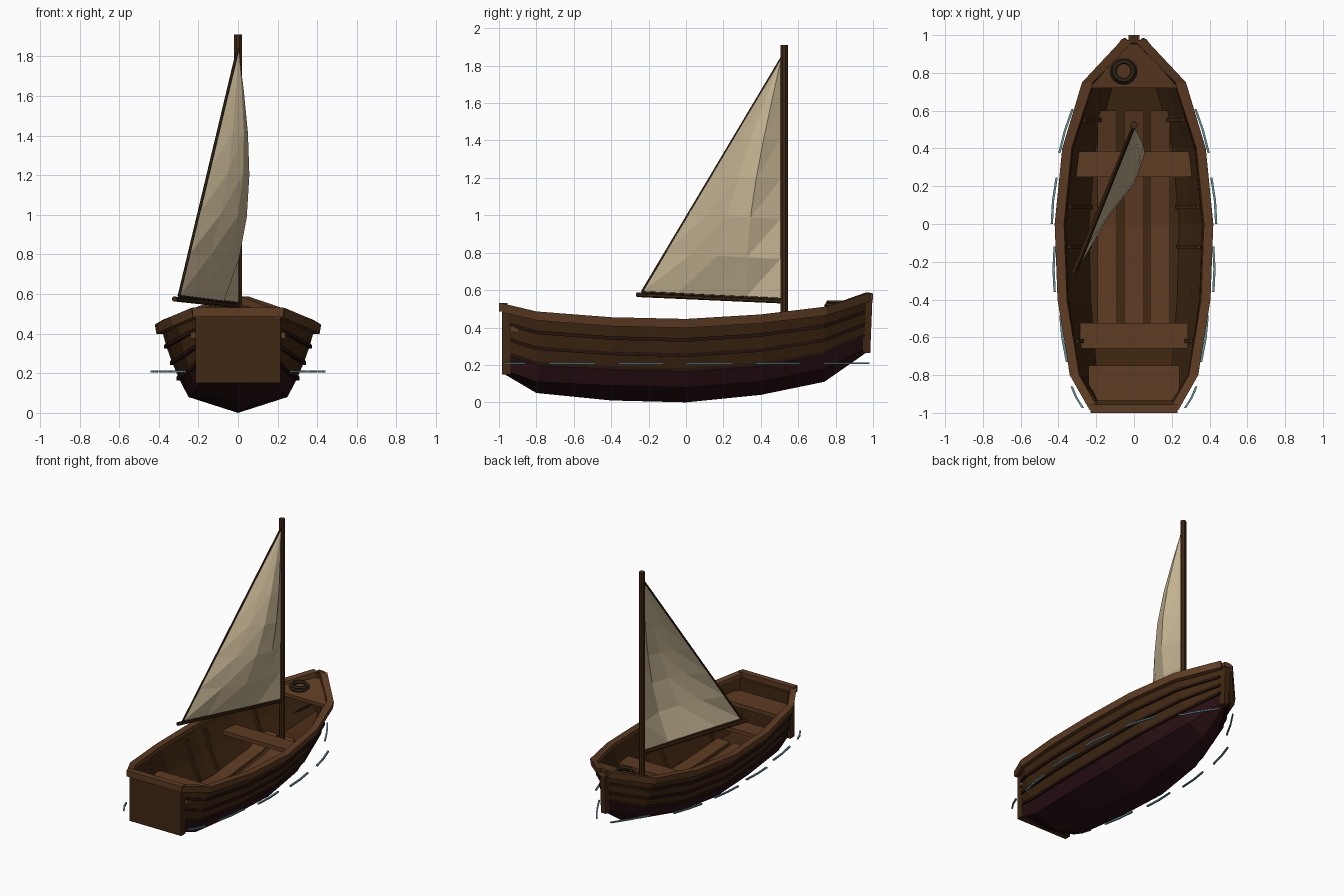
import bpy, bmesh, math
from mathutils import Vector

if "Cube" in bpy.data.objects:
    bpy.data.objects.remove(bpy.data.objects["Cube"])


def material(name, rgb):
    m = bpy.data.materials.new(name)
    m.diffuse_color = (*rgb, 1)
    m.use_nodes = True
    m.node_tree.nodes["Principled BSDF"].inputs["Base Color"].default_value = m.diffuse_color
    return m


WOOD = material("warm wood", (0.11, 0.045, 0.016))
HULL = material("dark wood", (0.052, 0.021, 0.006))
BATTEN = material("black brown", (0.018, 0.007, 0.004))
BOTTOM = material("maroon paint", (0.022, 0.005, 0.007))
SAIL = material("canvas", (0.56, 0.46, 0.29))
ROPE = material("rope", (0.035, 0.024, 0.011))
WATER = material("water blue", (0.13, 0.30, 0.34))

# Stations: y, keel z, chine z, chine half width, sheer z, sheer half width
STATIONS = [
    (-0.97, 0.15, 0.17, 0.19, 0.51, 0.205),
    (-0.80, 0.05, 0.11, 0.21, 0.465, 0.31),
    (-0.40, 0.01, 0.09, 0.24, 0.43, 0.37),
    (0.00, 0.00, 0.08, 0.25, 0.42, 0.385),
    (0.40, 0.04, 0.11, 0.215, 0.445, 0.345),
    (0.74, 0.11, 0.18, 0.125, 0.485, 0.24),
    (0.97, 0.27, 0.29, 0.015, 0.555, 0.02),
]


def station(y):
    for a, b in zip(STATIONS, STATIONS[1:]):
        if y <= b[0]:
            break
    t = (y - a[0]) / (b[0] - a[0])
    return [p + (q - p) * t for p, q in zip(a, b)]


def side(st, f):
    """Point on the right hull side, f from chine (0) to sheer (1)."""
    y, k, cz, cx, sz, sx = st
    return Vector((cx + (sx - cx) * (f + 0.4 * f * (1 - f)), y, cz + (sz - cz) * f))


def finish(name, bm, mats, mirror=False, recalc=True):
    if recalc:
        bmesh.ops.recalc_face_normals(bm, faces=bm.faces)
    me = bpy.data.meshes.new(name)
    bm.to_mesh(me)
    bm.free()
    for m in mats:
        me.materials.append(m)
    ob = bpy.data.objects.new(name, me)
    bpy.context.collection.objects.link(ob)
    if mirror:
        mod = ob.modifiers.new("mirror", "MIRROR")
        mod.use_mirror_merge = False
    return ob


def loft(name, sections, mat, mirror=False):
    """Closed solid through equal-sized sections."""
    bm = bmesh.new()
    rings = [[bm.verts.new(p) for p in s] for s in sections]
    n = len(rings[0])
    for a, b in zip(rings, rings[1:]):
        for i in range(n):
            bm.faces.new((a[i], a[(i + 1) % n], b[(i + 1) % n], b[i]))
    bm.faces.new(rings[0])
    bm.faces.new(rings[-1])
    return finish(name, bm, [mat], mirror)


def box(name, x0, x1, y0, y1, z0, z1, mat, mirror=False):
    return loft(name, [[(x0, y0, z), (x1, y0, z), (x1, y1, z), (x0, y1, z)] for z in (z0, z1)],
                mat, mirror)


def rod(name, p, q, r, mat, n=8, mirror=False):
    p, q = Vector(p), Vector(q)
    rot = (q - p).to_track_quat("Z", "Y")
    ring = [rot @ Vector((r * math.cos(a), r * math.sin(a), 0))
            for a in (2 * math.pi * (i + 0.5) / n for i in range(n))]
    return loft(name, [[c + v for v in ring] for c in (p, q)], mat, mirror)


# Hull shell: painted bottom and first strake, wooden strakes above
FRACTIONS = (0, 0.28, 0.51, 0.75, 1)
bm = bmesh.new()
rows = []
for st in STATIONS:
    right = [side(st, f) for f in FRACTIONS]
    left = [Vector((-p.x, p.y, p.z)) for p in reversed(right)]
    rows.append([bm.verts.new(p) for p in left + [Vector((0, st[0], st[1]))] + right])
for a, b in zip(rows, rows[1:]):
    for i in range(10):
        f = bm.faces.new((a[i], a[i + 1], b[i + 1], b[i]))
        f.material_index = 1 if 3 <= i <= 6 else 0
finish("hull", bm, [HULL, BOTTOM], recalc=False)

# Inner lining with a flat floor
bm = bmesh.new()
rows = []
for st in STATIONS:
    inner = [side(st, f) for f in (0.06, 0.5, 1)]
    for p in inner:
        p.x = max(p.x - 0.022, 0.004)
    left = [Vector((-p.x, p.y, p.z)) for p in reversed(inner)]
    rows.append([bm.verts.new(p) for p in left + inner])
for a, b in zip(rows, rows[1:]):
    for i in range(5):
        bm.faces.new((a[i], b[i], b[i + 1], a[i + 1]))
finish("hull_lining", bm, [HULL], recalc=False)

# Battens along the strake joints
for f in FRACTIONS[1:4]:
    secs = []
    for y in (-0.94, -0.8, -0.4, 0, 0.4, 0.74, 0.955):
        p = side(station(y), f)
        secs.append([p + Vector((dx, 0, dz)) for dx, dz in
                     ((-0.01, -0.011), (0.011, -0.011), (0.011, 0.008), (-0.01, 0.008))])
    loft("strake_batten", secs, BATTEN, True)

# Gunwale rails
RAIL = [(-0.985, 0.235, 0.53), (-0.8, 0.34, 0.486), (-0.4, 0.405, 0.455), (0, 0.42, 0.446),
        (0.4, 0.38, 0.47), (0.75, 0.275, 0.512), (0.985, 0.055, 0.587)]
secs = []
for y, x, z in RAIL:
    w = 0.05 if y < 0.7 else 0.058
    inner_x = max(x - w, 0.012)
    dy = -0.025 if y > 0.9 else 0
    secs.append([(x - 0.008, y, z - 0.048), (x, y, z), (inner_x, y + dy, z), (inner_x, y + dy, z - 0.048)])
loft("gunwale", secs, WOOD, True)

# Transom, its cap and the stem post
box("transom", -0.215, 0.215, -0.985, -0.935, 0.15, 0.495, HULL)
box("transom_cap", -0.23, 0.23, -1.0, -0.955, 0.487, 0.532, WOOD)
loft("stem_post", [[(-0.028, y0, z), (0.028, y0, z), (0.02, y1, z), (-0.02, y1, z)]
                   for y0, y1, z in ((0.945, 0.985, 0.265), (0.955, 0.998, 0.585))], HULL)
box("stem_cap", -0.03, 0.03, 0.955, 1.0, 0.55, 0.58, WOOD)

# Bow deck
loft("bow_deck", [[(-0.235, 0.72, z), (0.235, 0.72, z), (0.02, 0.965, z + 0.055), (-0.02, 0.965, z + 0.055)]
                  for z in (0.465, 0.49)], WOOD)

# Floor boards
for x in (-0.142, 0, 0.138):
    loft("floor_board", [[(x - 0.052, y, z), (x + 0.052, y, z), (x + 0.052, y, z + 0.018), (x - 0.052, y, z + 0.018)]
                         for y, z in ((-0.65, 0.14), (-0.4, 0.125), (0, 0.115), (0.4, 0.155), (0.6, 0.215))], WOOD)

# Benches
box("front_bench", -0.305, 0.305, 0.25, 0.385, 0.305, 0.335, WOOD)
box("rear_bench", -0.285, 0.285, -0.66, -0.525, 0.305, 0.335, WOOD)
box("stern_seat", -0.24, 0.24, -0.94, -0.75, 0.375, 0.405, WOOD)

# Ribs on the inner sides
for y in (-0.62, -0.12, 0.09, 0.55):
    st = station(y)
    pts = [side(st, f) - Vector((0.028, 0, 0)) for f in (0.1, 0.5, 0.93)]
    loft("rib", [[p + Vector((dx, dy, 0)) for dx, dy in
                  ((-0.012, -0.01), (0.012, -0.01), (0.012, 0.01), (-0.012, 0.01))] for p in pts], HULL, True)

# Coiled rope on the bow deck
for r, z in ((0.06, 0.517), (0.05, 0.533)):
    bpy.ops.mesh.primitive_torus_add(location=(-0.055, 0.81, z), major_radius=r, minor_radius=0.012,
                                     major_segments=16, minor_segments=6)
    bpy.context.object.name = "rope_coil"
    bpy.context.object.data.materials.append(ROPE)

# Mast and boom
rod("mast", (0, 0.525, 0.14), (0, 0.525, 1.91), 0.021, HULL)
rod("boom", (0.005, 0.53, 0.54), (-0.322, -0.262, 0.575), 0.013, HULL)

# Sail: bellied triangle, faceted
TACK, HEAD, CLEW = Vector((0, 0.505, 0.553)), Vector((0, 0.51, 1.84)), Vector((-0.298, -0.235, 0.59))
BELLY = Vector((0.92, -0.39, 0))
bm = bmesh.new()
COLS, ROWS = 4, 6
grid = []
for j in range(ROWS):
    v = j / ROWS
    row = []
    for i in range(COLS + 1):
        u = i / COLS
        p = TACK.lerp(HEAD, v).lerp(CLEW.lerp(HEAD, v), u)
        row.append(bm.verts.new(p + BELLY * (0.115 * math.sin(math.pi * u ** 0.75) * math.sin(math.pi * v ** 0.8))))
    grid.append(row)
top = bm.verts.new(HEAD)
for j in range(ROWS - 1):
    for i in range(COLS):
        a, b, c, d = grid[j][i], grid[j][i + 1], grid[j + 1][i + 1], grid[j + 1][i]
        bm.faces.new((a, d, b))
        bm.faces.new((b, d, c))
for i in range(COLS):
    bm.faces.new((grid[-1][i], top, grid[-1][i + 1]))
sail = finish("sail", bm, [SAIL])
solid = sail.modifiers.new("thickness", "SOLIDIFY")
solid.thickness = 0.005
solid.offset = 0

# Edge ropes of the sail
rod("leech_rope", CLEW, HEAD, 0.007, ROPE, 6)
rod("foot_rope", TACK, CLEW, 0.007, ROPE, 6)

# Waterline ripples beside the hull
for x0, y0, x1, y1 in ((0.27, -0.975, 0.33, -0.86), (0.355, -0.73, 0.39, -0.485), (0.42, -0.36, 0.42, -0.12),
                       (0.435, 0.0, 0.41, 0.245), (0.395, 0.375, 0.325, 0.61), (0.21, 0.735, 0.06, 0.98)):
    mid = ((x0 + x1) / 2 + 0.006, (y0 + y1) / 2)
    loft("water_ripple", [[(x - 0.006, y, 0.204), (x + 0.006, y, 0.204), (x + 0.006, y, 0.214), (x - 0.006, y, 0.214)]
                          for x, y in ((x0, y0), mid, (x1, y1))], WATER, True)
